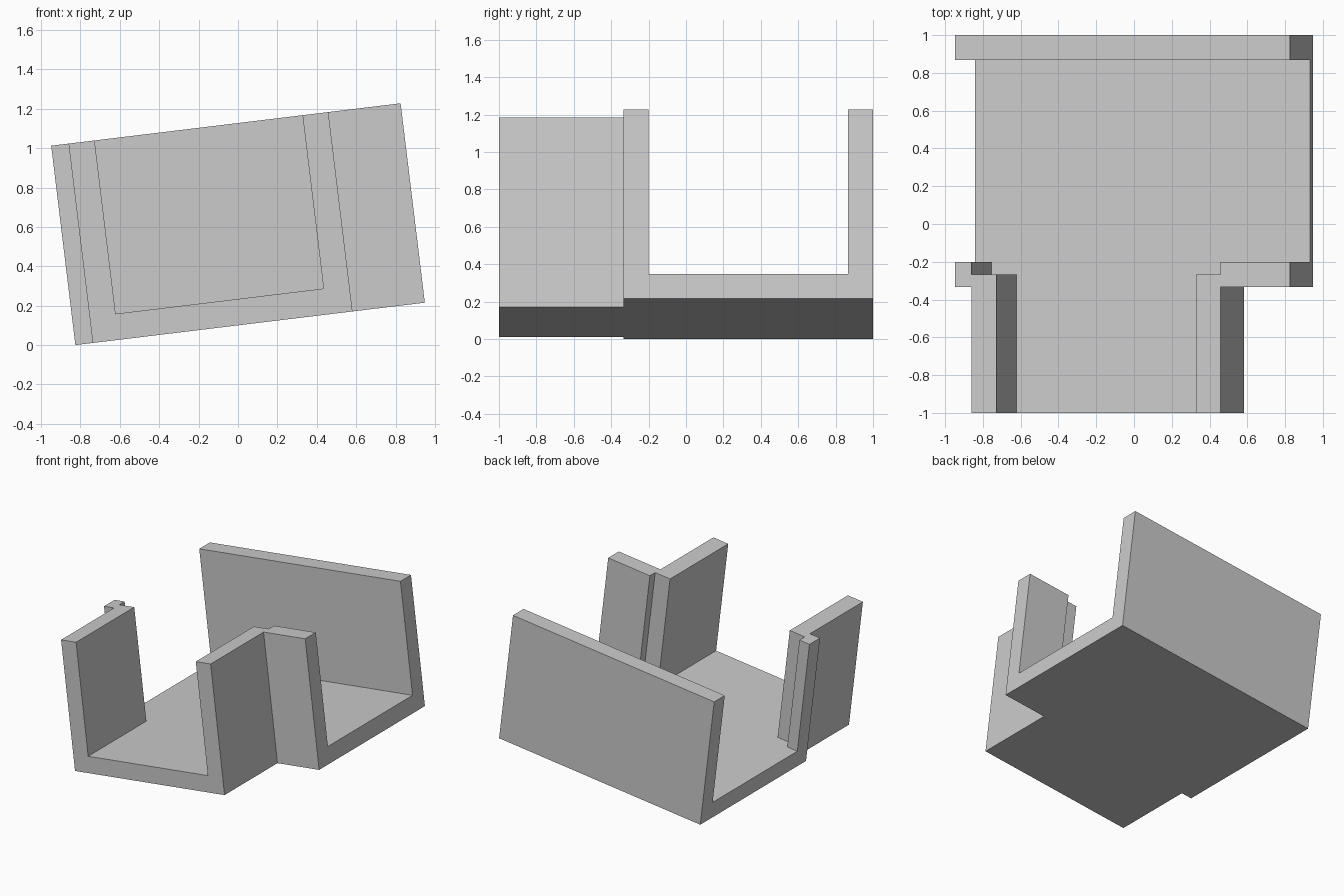
import bpy
import bmesh
import math
from mathutils import Matrix, Vector

cube = bpy.data.objects.get("Cube")
if cube:
    bpy.data.objects.remove(cube, do_unlink=True)

# Plan lines that bound the floor, walls and flanges
XS = [0, 0.089, 0.222, 1.286, 1.418, 1.788]
YS = [-1, -0.333, -0.267, -0.2, 0.867, 1]
FLOOR, HEIGHT = 0.133, 1.02
TILT = math.radians(-6.92)

# Plan cells as (column, row) for each part
back_wall = {(i, 4) for i in range(5)}
side_walls = {(i, j) for i in (1, 3) for j in (0, 1)}
flanges = {(i, j) for i in (0, 4) for j in (1, 2)}
raised = back_wall | side_walls | flanges
floor = {(i, j) for i in range(5) for j in range(5) if j > 0 or 0 < i < 4}

bm = bmesh.new()


def raise_faces(faces, dz, keep):
    """Extrude faces straight up; optionally keep the starting faces."""
    res = bmesh.ops.extrude_face_region(bm, geom=faces, use_keep_orig=True)
    verts = [g for g in res["geom"] if isinstance(g, bmesh.types.BMVert)]
    bmesh.ops.translate(bm, verts=verts, vec=(0, 0, dz))
    if not keep:
        bmesh.ops.delete(bm, geom=faces, context='FACES')


def cell_of(face):
    c = face.calc_center_median()
    return (sum(c.x > x for x in XS) - 1, sum(c.y > y for y in YS) - 1)


# Floor outline
for i, j in sorted(floor):
    corners = [(i, j), (i + 1, j), (i + 1, j + 1), (i, j + 1)]
    bm.faces.new([bm.verts.new((XS[a], YS[b], 0)) for a, b in corners])
bmesh.ops.remove_doubles(bm, verts=bm.verts[:], dist=0.001)

# Floor slab, then walls and flanges rising from it
raise_faces(bm.faces[:], FLOOR, True)
tops = [f for f in bm.faces
        if all(v.co.z > FLOOR - 0.001 for v in f.verts) and cell_of(f) in raised]
raise_faces(tops, HEIGHT - FLOOR, False)

# Merge coplanar cells into clean flat faces
bmesh.ops.recalc_face_normals(bm, faces=bm.faces[:])
bmesh.ops.dissolve_limit(bm, angle_limit=0.01, verts=bm.verts[:], edges=bm.edges[:])

# Lean the whole piece sideways on its lower edge and centre it
bm.transform(Matrix.Rotation(TILT, 4, 'Y'))
low = Vector([min(v.co[k] for v in bm.verts) for k in range(3)])
high = Vector([max(v.co[k] for v in bm.verts) for k in range(3)])
mid = (low + high) / 2
bmesh.ops.translate(bm, verts=bm.verts[:], vec=(-mid.x, -mid.y, -low.z))

mesh = bpy.data.meshes.new("open_bracket")
bm.to_mesh(mesh)
bm.free()
bracket = bpy.data.objects.new("open_bracket", mesh)
bpy.context.collection.objects.link(bracket)

# Plain grey
grey = bpy.data.materials.new("light_grey")
grey.use_nodes = True
colour = (0.6, 0.6, 0.6, 1)
grey.diffuse_color = colour
grey.node_tree.nodes["Principled BSDF"].inputs["Base Color"].default_value = colour
mesh.materials.append(grey)
